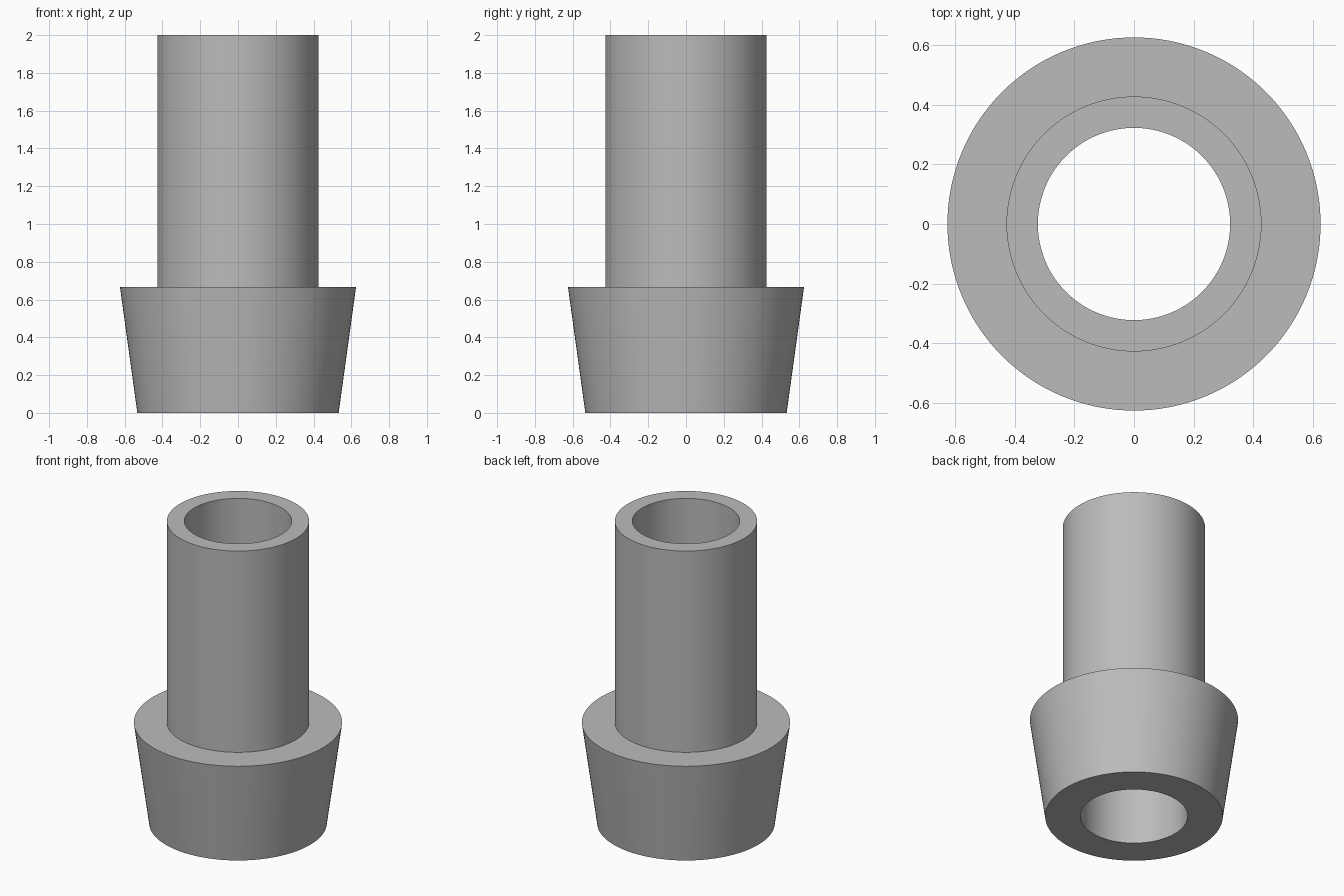
import bpy, bmesh, math

cube = bpy.data.objects.get("Cube")
if cube:
    bpy.data.objects.remove(cube, do_unlink=True)

SEGMENTS = 128

# Plain grey material
grey = bpy.data.materials.new("plain grey")
grey.use_nodes = True
colour = (0.5, 0.5, 0.5, 1)
grey.diffuse_color = colour
grey.node_tree.nodes["Principled BSDF"].inputs["Base Color"].default_value = colour


def lathe(name, profile):
    """Revolve a closed (radius, height) profile about the z axis."""
    bm = bmesh.new()
    rings = []
    for radius, z in profile:
        angles = [math.tau * i / SEGMENTS for i in range(SEGMENTS)]
        rings.append([bm.verts.new((radius * math.cos(a), radius * math.sin(a), z))
                      for a in angles])
    for k, lower in enumerate(rings):
        upper = rings[(k + 1) % len(rings)]
        for i in range(SEGMENTS):
            j = (i + 1) % SEGMENTS
            bm.faces.new((lower[i], lower[j], upper[j], upper[i]))
    bmesh.ops.recalc_face_normals(bm, faces=bm.faces[:])
    mesh = bpy.data.meshes.new(name)
    bm.to_mesh(mesh)
    bm.free()
    mesh.materials.append(grey)
    obj = bpy.data.objects.new(name, mesh)
    bpy.context.collection.objects.link(obj)
    bpy.ops.object.select_all(action="DESELECT")
    obj.select_set(True)
    bpy.context.view_layer.objects.active = obj
    bpy.ops.object.shade_smooth_by_angle(angle=math.radians(30))
    return obj


# Tapered collar, straight tube and through bore in one solid
bore, tube, collar_bottom, collar_top = 0.322, 0.427, 0.533, 0.625
shoulder, height = 0.667, 2.0
lathe("collared_tube", [
    (bore, 0), (collar_bottom, 0), (collar_top, shoulder),
    (tube, shoulder), (tube, height), (bore, height),
])
